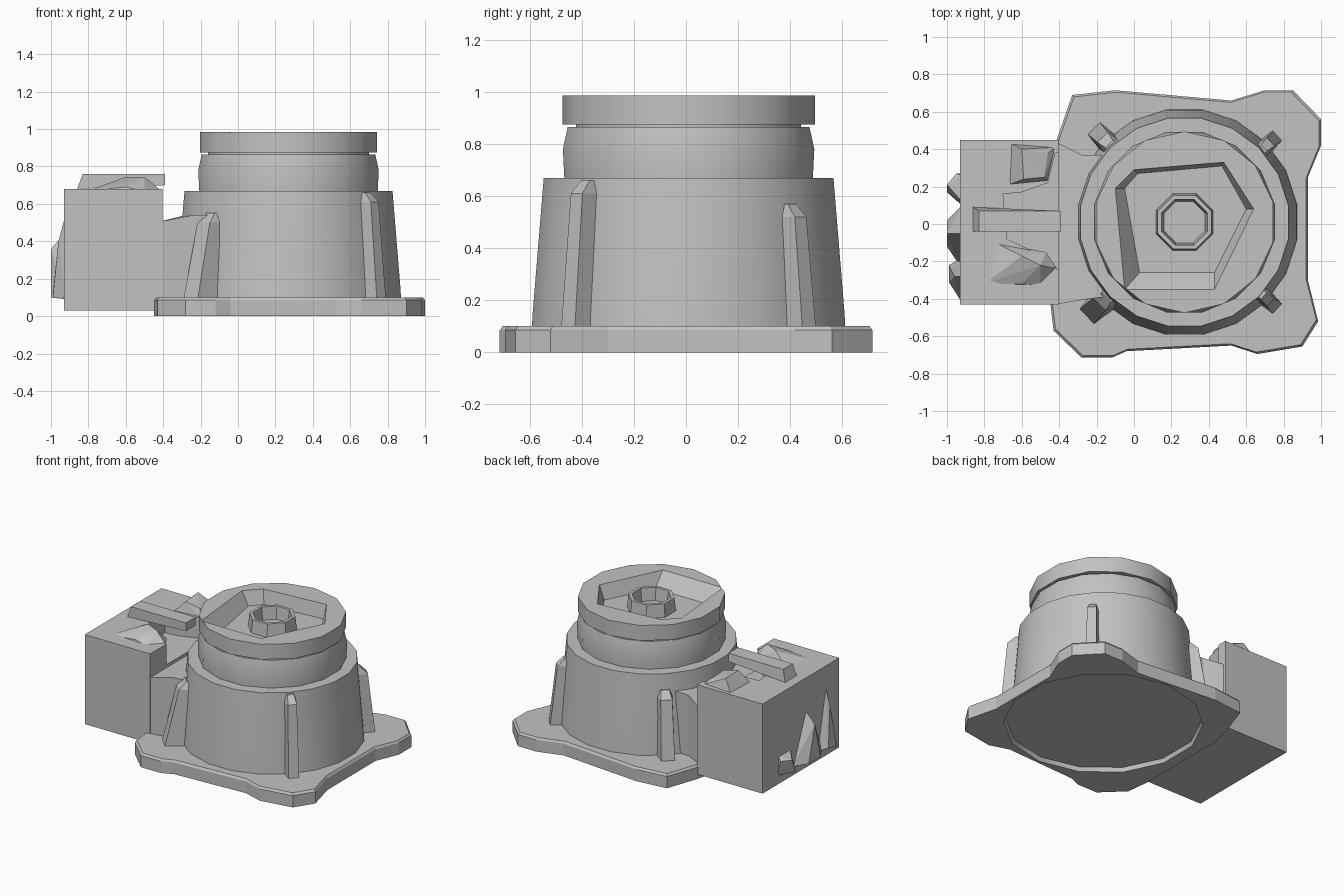
import bpy, bmesh
from math import cos, sin, pi, radians
from mathutils import Vector

cube = bpy.data.objects.get("Cube")
if cube:
    bpy.data.objects.remove(cube, do_unlink=True)

grey = bpy.data.materials.new("cast_grey")
grey.use_nodes = True
colour = (0.54, 0.54, 0.54, 1)
grey.diffuse_color = colour
grey.node_tree.nodes["Principled BSDF"].inputs["Base Color"].default_value = colour

CX, CY = 0.27, 0.01


def finish(name, bm):
    bmesh.ops.recalc_face_normals(bm, faces=bm.faces)
    mesh = bpy.data.meshes.new(name)
    bm.to_mesh(mesh)
    bm.free()
    mesh.materials.append(grey)
    obj = bpy.data.objects.new(name, mesh)
    bpy.context.collection.objects.link(obj)
    return obj


def activate(obj):
    bpy.ops.object.select_all(action="DESELECT")
    obj.select_set(True)
    bpy.context.view_layer.objects.active = obj


def loft(name, rings):
    """Closed skin through rings of equal point count, capped at both ends."""
    bm = bmesh.new()
    loops = [[bm.verts.new(p) for p in ring] for ring in rings]
    n = len(loops[0])
    for a, b in zip(loops, loops[1:]):
        for i in range(n):
            j = (i + 1) % n
            bm.faces.new((a[i], a[j], b[j], b[i]))
    bm.faces.new(loops[0])
    bm.faces.new(loops[-1])
    return finish(name, bm)


def solid(name, points):
    """Convex chip through a few corner points."""
    bm = bmesh.new()
    for p in points:
        bm.verts.new(p)
    bmesh.ops.convex_hull(bm, input=bm.verts)
    return finish(name, bm)


def flat(points, z, grow=1.0):
    """Plan outline at one height, scaled about the main axis."""
    return [(CX + (x - CX) * grow, CY + (y - CY) * grow, z) for x, y in points]


def turned(name, profile, sides):
    """Round part on the main axis from (radius, height) pairs."""
    unit = [(cos(2 * pi * (i + 0.5) / sides), sin(2 * pi * (i + 0.5) / sides)) for i in range(sides)]
    obj = loft(name, [[(CX + r * x, CY + r * y, z) for x, y in unit] for r, z in profile])
    activate(obj)
    bpy.ops.object.shade_smooth_by_angle(angle=radians(32))
    return obj


def carve(obj, cutter):
    mod = obj.modifiers.new("cut", "BOOLEAN")
    mod.operation = "DIFFERENCE"
    mod.solver = "EXACT"
    mod.object = cutter
    activate(obj)
    bpy.ops.object.modifier_apply(modifier=mod.name)
    bpy.data.objects.remove(cutter, do_unlink=True)


# Mounting flange with lobed corners and a shallow round recess underneath
outline = [(-.43, -.57), (-.28, -.715), (-.12, -.715), (-.04, -.68), (.52, -.65), (.66, -.695),
           (.9, -.655), (.985, -.52), (.93, -.3), (.93, .25), (1, .42), (1, .56), (.85, .715),
           (.7, .715), (.52, .66), (-.1, .715), (-.33, .69), (-.41, .46), (-.45, .3), (-.45, -.4)]
flange = loft("flange", [flat(outline, 0), flat(outline, .085), flat(outline, .1, .985)])
carve(flange, turned("recess_cutter", [(.67, -.05), (.645, .03)], 14))

# Tapered housing, neck, groove and cap
turned("housing", [(.61, .08), (.606, .15), (.563, .67)], 20)
turned("neck", [(.486, .66), (.492, .78), (.473, .865)], 16)
turned("groove", [(.44, .86), (.44, .88)], 16)
cap = turned("cap", [(.485, .875), (.485, .985)], 14)

# Uneven polygonal recess in the cap
recess = [(-.1, .19), (0, .29), (.48, .33), (.64, .08), (.43, -.35), (-.05, -.35)]
floor = [(-.05, .19), (.02, .27), (.47, .31), (.6, .08), (.43, -.26), (.03, -.26)]
carve(cap, loft("cap_cutter", [flat(floor, .885), flat(recess, .985), flat(recess, 1.02)]))

# Hollow hub inside the recess
turned("hub", [(.165, .88), (.155, .98), (.132, .98), (.12, .889)], 8)

# Ribs around the housing: angle, top height, half width, reach at the foot
for name, angle, top, half, reach in [("front_left", -43, .66, .055, .68), ("back_left", 43, .57, .055, .68),
                                      ("back_right", 134, .56, .07, .7), ("front_right", -136, .55, .085, .73)]:
    a = radians(angle)
    out, side = Vector((cos(a), sin(a), 0)), Vector((-sin(a), cos(a), 0))
    base = Vector((CX, CY, 0))

    def section(outer, width, z):
        return [base + out * r + side * s + Vector((0, 0, z))
                for r, s in ((.5, -width), (outer, -width * .65), (outer, width * .65), (.5, width))]
    loft(name + "_rib", [section(reach, half, .08), section(.63, half * .85, top - .05),
                         section(.58, half * .6, top)])

# Actuator case with a notch in its inner top edge
case_plan = [(-.93, -.43), (-.405, -.43), (-.405, .45), (-.93, .45)]
case = loft("actuator_case", [flat(case_plan, .03), flat(case_plan, .68)])
notch = [(-.3, -.24), (-.3, .4), (-.42, .38), (-.46, .22), (-.6, .17), (-.7, .16), (-.68, -.08), (-.55, -.14),
         (-.41, -.24)]
carve(case, loft("notch_cutter", [flat(notch, .53), flat(notch, .8)]))

# Bridge between case and housing
bridge = [(-.42, -.43), (-.24, -.4), (.1, -.36), (.1, .36), (-.28, .37), (-.42, .44)]
loft("bridge", [flat(bridge, .04), [(x, y, .505 if x < -.4 else .54) for x, y in bridge]])

# Lever bar on top of the case
loft("lever_bar", [[(-.86, -.04, .68), (-.86, .09, .68), (-.39, .07, .7), (-.39, -.04, .7)],
                   [(-.83, -.04, .76), (-.83, .07, .76), (-.39, .07, .76), (-.39, -.04, .76)]])

# Rough lumps beside the lever
solid("front_lump", [(-.8, -.32, .67), (-.74, -.1, .67), (-.47, -.15, .67), (-.41, -.24, .67), (-.5, -.33, .67),
                     (-.6, -.17, .745), (-.5, -.22, .745), (-.6, -.32, .69)])
solid("back_lump", [(-.67, .21, .67), (-.66, .43, .67), (-.42, .41, .67), (-.46, .23, .67),
                    (-.6, .4, .76), (-.59, .24, .755), (-.46, .38, .71), (-.48, .25, .73)])

# Chips on the outer end of the case
solid("end_chip_back", [(-.92, .1, .09), (-.92, .27, .09), (-.92, .26, .23), (-.92, .12, .23),
                        (-1, .17, .1), (-1, .21, .2), (-.95, .27, .2)])
solid("end_chip_middle", [(-.92, -.24, .09), (-.92, .1, .09), (-.92, -.05, .45),
                          (-1, -.12, .1), (-1, .02, .1), (-1, -.05, .36)])
solid("end_chip_front", [(-.92, -.42, .09), (-.92, -.18, .09), (-.92, -.28, .55),
                         (-.99, -.31, .1), (-.99, -.22, .12), (-.96, -.28, .4)])
